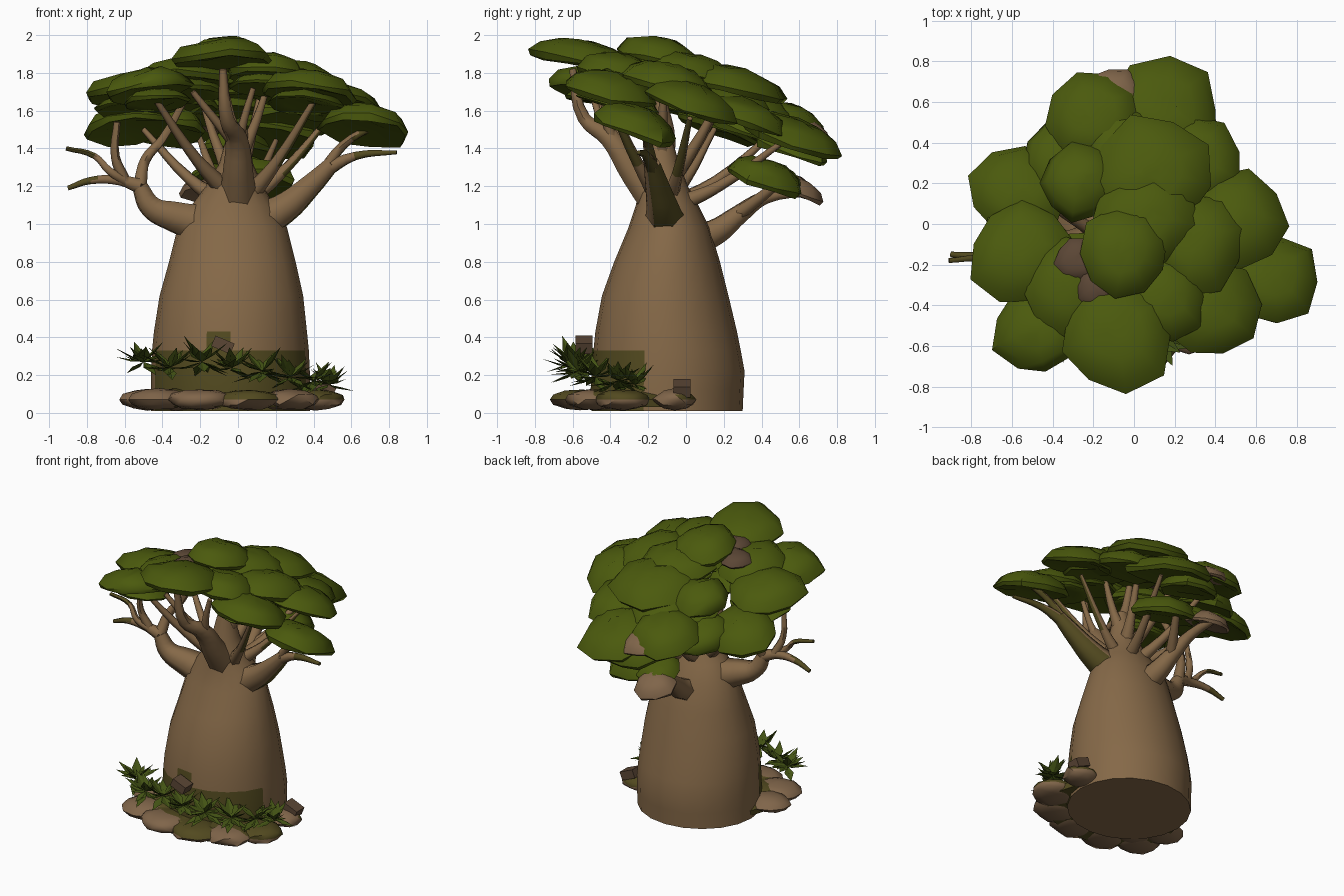
import bpy, bmesh, math, random
from mathutils import Vector, Matrix

random.seed(4)
if "Cube" in bpy.data.objects:
    bpy.data.objects.remove(bpy.data.objects["Cube"])


def material(name, r, g, b):
    m = bpy.data.materials.new(name)
    m.use_nodes = True
    m.diffuse_color = (r, g, b, 1)
    bsdf = m.node_tree.nodes["Principled BSDF"]
    bsdf.inputs["Base Color"].default_value = (r, g, b, 1)
    bsdf.inputs["Roughness"].default_value = 0.9
    return m


BARK = material("bark brown", 0.235, 0.14, 0.064)
STONE = material("stone brown", 0.215, 0.13, 0.068)
DRY = material("dry leaf brown", 0.105, 0.062, 0.036)
MOSS = material("moss olive", 0.085, 0.068, 0.014)
LEAF = material("canopy green", 0.07, 0.102, 0.004)
GRASS = material("grass green", 0.056, 0.086, 0.007)


def smooth(ob, angle):
    bpy.ops.object.select_all(action="DESELECT")
    ob.select_set(True)
    bpy.context.view_layer.objects.active = ob
    bpy.ops.object.shade_smooth_by_angle(angle=math.radians(angle))


def finish(bm, name, mats, angle=None):
    bmesh.ops.recalc_face_normals(bm, faces=bm.faces)
    mesh = bpy.data.meshes.new(name)
    bm.to_mesh(mesh)
    bm.free()
    for m in mats:
        mesh.materials.append(m)
    ob = bpy.data.objects.new(name, mesh)
    bpy.context.collection.objects.link(ob)
    if angle:
        smooth(ob, angle)


def loft(bm, rings):
    """Skin closed rings of equal length and cap both ends."""
    loops = [[bm.verts.new(p) for p in ring] for ring in rings]
    n = len(loops[0])
    for a, b in zip(loops, loops[1:]):
        for i in range(n):
            j = (i + 1) % n
            bm.faces.new((a[i], a[j], b[j], b[i]))
    bm.faces.new(loops[0])
    bm.faces.new(loops[-1])


# Swollen trunk: height, centre x, centre y, radius x, radius y
profile = [
    (0.01, -0.04, -0.1, 0.42, 0.40), (0.12, -0.04, -0.1, 0.42, 0.405),
    (0.22, -0.04, -0.095, 0.42, 0.405), (0.33, -0.04, -0.1, 0.415, 0.39),
    (0.43, -0.04, -0.105, 0.405, 0.375), (0.62, -0.035, -0.11, 0.38, 0.335),
    (0.8, -0.03, -0.1, 0.335, 0.28), (0.98, -0.03, -0.09, 0.29, 0.215),
    (1.1, -0.025, -0.1, 0.22, 0.165), (1.2, -0.02, -0.12, 0.15, 0.13),
    (1.32, -0.01, -0.13, 0.09, 0.095), (1.5, 0.0, -0.14, 0.05, 0.05),
]
bm = bmesh.new()
SIDES = 20
loft(bm, [[(cx + rx * math.cos(i * math.tau / SIDES),
            cy + ry * math.sin(i * math.tau / SIDES), z) for i in range(SIDES)]
          for z, cx, cy, rx, ry in profile])
for f in bm.faces:
    c = f.calc_center_median()
    high = 0.4 if -0.15 < c.x < -0.05 else 0.32
    if c.z < high and c.y < -0.26:
        f.material_index = 1
finish(bm, "trunk", [BARK, MOSS], 60)


# Branches: tapered tubes through a few points, mossy on far tips and the outer left flank
def branch(name, points, r0, r1):
    cu = bpy.data.curves.new(name, "CURVE")
    cu.dimensions = "3D"
    cu.bevel_depth = 1
    cu.bevel_resolution = 1
    cu.resolution_u = 4
    cu.use_fill_caps = True
    sp = cu.splines.new("BEZIER")
    sp.bezier_points.add(len(points) - 1)
    for k, (bp, p) in enumerate(zip(sp.bezier_points, points)):
        bp.co = p
        bp.handle_left_type = bp.handle_right_type = "AUTO"
        bp.radius = r0 + (r1 - r0) * (k / (len(points) - 1)) ** 0.7
    cu.materials.append(BARK)
    cu.materials.append(MOSS)
    ob = bpy.data.objects.new(name, cu)
    bpy.context.collection.objects.link(ob)
    bpy.ops.object.select_all(action="DESELECT")
    ob.select_set(True)
    bpy.context.view_layer.objects.active = ob
    bpy.ops.object.convert(target="MESH")
    ob = bpy.context.view_layer.objects.active
    for f in ob.data.polygons:
        tip = f.center.x < -0.76 or f.center.x > 0.62
        flank = f.center.x > 0.24 and f.normal.x > 0.3 and f.normal.z < 0
        f.material_index = int(tip or flank)
    smooth(ob, 60)


# Right limb with its bare forked twigs
fork = (-0.52, -0.16, 1.2)
branch("right_limb", [(-0.12, -0.1, 0.98), (-0.34, -0.13, 1.04), (-0.46, -0.15, 1.09), fork], 0.13, 0.045)
branch("right_twig_low", [fork, (-0.62, -0.17, 1.23), (-0.78, -0.16, 1.23), (-0.9, -0.15, 1.19)], 0.045, 0.014)
branch("right_twig_outer", [(-0.58, -0.17, 1.22), (-0.68, -0.2, 1.28), (-0.76, -0.17, 1.36), (-0.91, -0.18, 1.4)], 0.03, 0.012)
branch("right_twig_upright", [(-0.6, -0.17, 1.23), (-0.65, -0.2, 1.36), (-0.64, -0.22, 1.54)], 0.032, 0.018)
branch("right_twig_inner", [fork, (-0.49, -0.1, 1.34), (-0.4, -0.08, 1.45), (-0.28, -0.12, 1.66)], 0.04, 0.018)
# Left limb
branch("left_limb", [(0.04, -0.1, 0.98), (0.24, -0.12, 1.08), (0.38, -0.15, 1.2), (0.5, -0.18, 1.32)], 0.13, 0.045)
branch("left_twig_long", [(0.45, -0.17, 1.28), (0.62, -0.21, 1.36), (0.84, -0.25, 1.38)], 0.045, 0.012)
branch("left_twig_upper", [(0.44, -0.17, 1.26), (0.56, -0.2, 1.42), (0.74, -0.24, 1.53)], 0.035, 0.018)
# Back limb
branch("back_limb", [(-0.04, -0.05, 0.88), (-0.07, 0.16, 0.96), (-0.1, 0.28, 1.05), (-0.13, 0.42, 1.14), (-0.15, 0.68, 1.17)], 0.11, 0.022)
branch("back_twig", [(-0.1, 0.26, 1.04), (0.0, 0.42, 1.16), (0.08, 0.55, 1.27)], 0.04, 0.02)
# Front limb reaching the highest foliage
branch("front_limb", [(0.0, -0.06, 1.0), (0.0, -0.27, 1.26), (-0.01, -0.41, 1.46), (-0.06, -0.54, 1.56), (-0.08, -0.6, 1.82)], 0.12, 0.02)
branch("front_twig_right", [(-0.01, -0.38, 1.42), (-0.12, -0.45, 1.55), (-0.24, -0.5, 1.7)], 0.035, 0.016)
branch("front_twig_left", [(0.0, -0.38, 1.42), (0.03, -0.42, 1.55), (0.08, -0.44, 1.72)], 0.035, 0.016)
# Crown limbs fanning out to the canopy: start and tip
crown = [((-0.06, -0.12, 1.1), (-0.5, 0.15, 1.5)), ((0.02, -0.12, 1.1), (0.42, -0.42, 1.68)),
         ((0.0, -0.13, 1.35), (0.16, -0.12, 1.74)), ((0.0, -0.13, 1.4), (-0.1, -0.14, 1.88)),
         ((-0.04, -0.14, 1.15), (-0.45, -0.48, 1.68)), ((0.0, -0.1, 1.08), (0.2, 0.52, 1.44)),
         ((-0.03, -0.1, 1.08), (-0.22, 0.48, 1.5)), ((0.02, -0.1, 1.1), (0.48, 0.02, 1.56)),
         ((-0.02, -0.1, 1.22), (-0.2, 0.2, 1.68)), ((0.0, -0.1, 1.22), (0.12, 0.2, 1.7))]
for i, (a, b) in enumerate(crown):
    a, b = Vector(a), Vector(b)
    mid = a.lerp(b, 0.45) - Vector((0, 0, 0.04))
    branch(f"crown_limb_{i + 1}", [a, mid, b], 0.055, 0.015)


# Canopy: flattened, irregular leaf pads, all leaning down toward the back
def leaf_pad(name, x, y, z, r, thick, lean, mat=LEAF):
    bm = bmesh.new()
    n = 9
    wob = [random.uniform(0.88, 1.12) for _ in range(n)]
    turn = random.uniform(0, 1)
    rings = []
    for k, h in ((0.55, -0.2), (0.94, -0.35), (1.0, -0.1), (0.82, 0.5), (0.5, 0.85), (0.18, 1.0)):
        rings.append([(r * k * wob[i] * math.cos(turn + i * math.tau / n),
                       r * k * wob[i] * math.sin(turn + i * math.tau / n),
                       thick * (h + random.uniform(-0.1, 0.1))) for i in range(n)])
    loft(bm, rings)
    normal = Vector((0.2 * x + random.uniform(-0.08, 0.08), lean, 1))
    rot = normal.to_track_quat("Z", "Y").to_matrix().to_4x4()
    bm.transform(Matrix.Translation((x, y, z)) @ rot)
    finish(bm, name, [mat], 50)


pads = [(-0.05, -0.15, 1.89, 0.23), (-0.47, -0.53, 1.72, 0.22), (-0.56, -0.14, 1.69, 0.26),
        (-0.58, 0.16, 1.52, 0.24), (-0.27, 0.2, 1.7, 0.2), (0.09, 0.24, 1.73, 0.29),
        (-0.2, 0.53, 1.54, 0.25), (0.16, 0.55, 1.46, 0.27), (0.3, -0.1, 1.75, 0.25),
        (0.37, -0.42, 1.71, 0.25), (0.5, 0.02, 1.64, 0.26), (0.67, -0.27, 1.52, 0.25),
        (0.08, 0.42, 1.24, 0.22), (-0.3, -0.3, 1.77, 0.25), (0.15, -0.36, 1.8, 0.22),
        (0.05, 0.02, 1.8, 0.26), (0.3, 0.3, 1.56, 0.24), (-0.05, 0.36, 1.6, 0.25),
        (-0.36, 0.32, 1.5, 0.2), (0.0, 0.58, 1.39, 0.2)]
for i, (x, y, z, r) in enumerate(pads):
    lean = 0.22 if z > 1.66 else 0.34
    leaf_pad(f"leaf_pad_{i + 1}", x, y, z, r, 0.1, lean)
    if z > 1.66:
        leaf_pad(f"under_pad_{i + 1}", x * 0.93, y * 0.9 + 0.02, z - 0.07, r * 0.85, 0.06, lean)
leaf_pad("front_leaf_pad", -0.08, -0.54, 1.87, 0.29, 0.1, 0.2)

# Withered pads: a strip beside the crown, one at the back rim and a clump on the back limb
leaf_pad("dry_crown_pad_front", -0.19, -0.31, 1.865, 0.11, 0.045, 0.1, DRY)
leaf_pad("dry_crown_pad_back", -0.28, -0.18, 1.84, 0.11, 0.045, 0.1, DRY)
leaf_pad("dry_rim_pad", -0.09, 0.64, 1.49, 0.14, 0.06, 0.34, STONE)
leaf_pad("dry_back_pad", -0.15, 0.58, 1.18, 0.15, 0.07, 0.4, STONE)
leaf_pad("back_clump_pad", -0.13, 0.5, 1.24, 0.15, 0.06, 0.4)


# Flat stones around the front of the base, some with mossy tops
stones = [(-0.48, -0.28, 0.15), (-0.42, -0.47, 0.17), (-0.2, -0.55, 0.18), (0.05, -0.56, 0.18),
          (0.27, -0.49, 0.17), (0.41, -0.33, 0.17), (0.41, -0.06, 0.13), (-0.33, -0.38, 0.17)]
for i, (x, y, r) in enumerate(stones):
    bm = bmesh.new()
    bmesh.ops.create_icosphere(bm, subdivisions=2, radius=1)
    for v in bm.verts:
        v.co *= random.uniform(0.9, 1.06)
        v.co = (x + v.co.x * r, y + v.co.y * r * 0.9, 0.07 + v.co.z * 0.058)
    for f in bm.faces:
        c = f.calc_center_median()
        if i > 1 and c.z > 0.075 and (i % 2 or c.y > y + 0.02):
            f.material_index = 1
    finish(bm, f"stone_{i + 1}", [STONE, MOSS], 45)

# Mossy ground between the stones
bm = bmesh.new()
loft(bm, [[(-0.03 + s * 0.5 * math.cos(a), -0.26 + s * 0.4 * math.sin(a), z)
           for a in (k * math.tau / 14 for k in range(14))]
          for s, z in ((0.95, 0.03), (0.96, 0.07), (0.8, 0.11))])
finish(bm, "moss_bed", [MOSS])


# Spiky tufts: folded blades radiating from a centre
def tuft(name, x, y, z, size):
    bm = bmesh.new()
    for k in range(18):
        a = k * 2.4
        d = Vector((math.cos(a), math.sin(a), random.uniform(-0.6, 1.3))).normalized()
        side = d.cross(Vector((0, 0, 1))).normalized() * size * 0.2
        lift = side.cross(d).normalized() * size * 0.06
        c = Vector((x, y, z))
        length = size * random.uniform(0.7, 1.15)
        root, tip = bm.verts.new(c), bm.verts.new(c + d * length)
        mid = c + d * length * 0.45
        l, m, r = (bm.verts.new(p) for p in (mid + side, mid - lift, mid - side))
        bm.faces.new((root, l, tip, m))
        bm.faces.new((root, m, tip, r))
    finish(bm, name, [GRASS])


tufts = [(-0.5, -0.46, 0.27, 0.16), (-0.36, -0.55, 0.24, 0.15), (-0.19, -0.6, 0.27, 0.16),
         (-0.03, -0.6, 0.24, 0.15), (0.13, -0.57, 0.22, 0.16), (0.28, -0.48, 0.19, 0.15),
         (0.4, -0.36, 0.17, 0.15), (0.48, -0.27, 0.15, 0.14)]
for i, t in enumerate(tufts):
    tuft(f"grass_tuft_{i + 1}", *t)

# Broken bark flakes standing among the tufts
for i, (x, y, z) in enumerate([(-0.08, -0.54, 0.36), (0.46, -0.02, 0.13)]):
    bm = bmesh.new()
    bmesh.ops.create_cube(bm, size=1, matrix=Matrix.Translation((x, y, z))
                          @ Matrix.Rotation(0.4, 4, "Y") @ Matrix.Diagonal((0.11, 0.09, 0.06, 1)))
    finish(bm, f"bark_flake_{i + 1}", [DRY])
